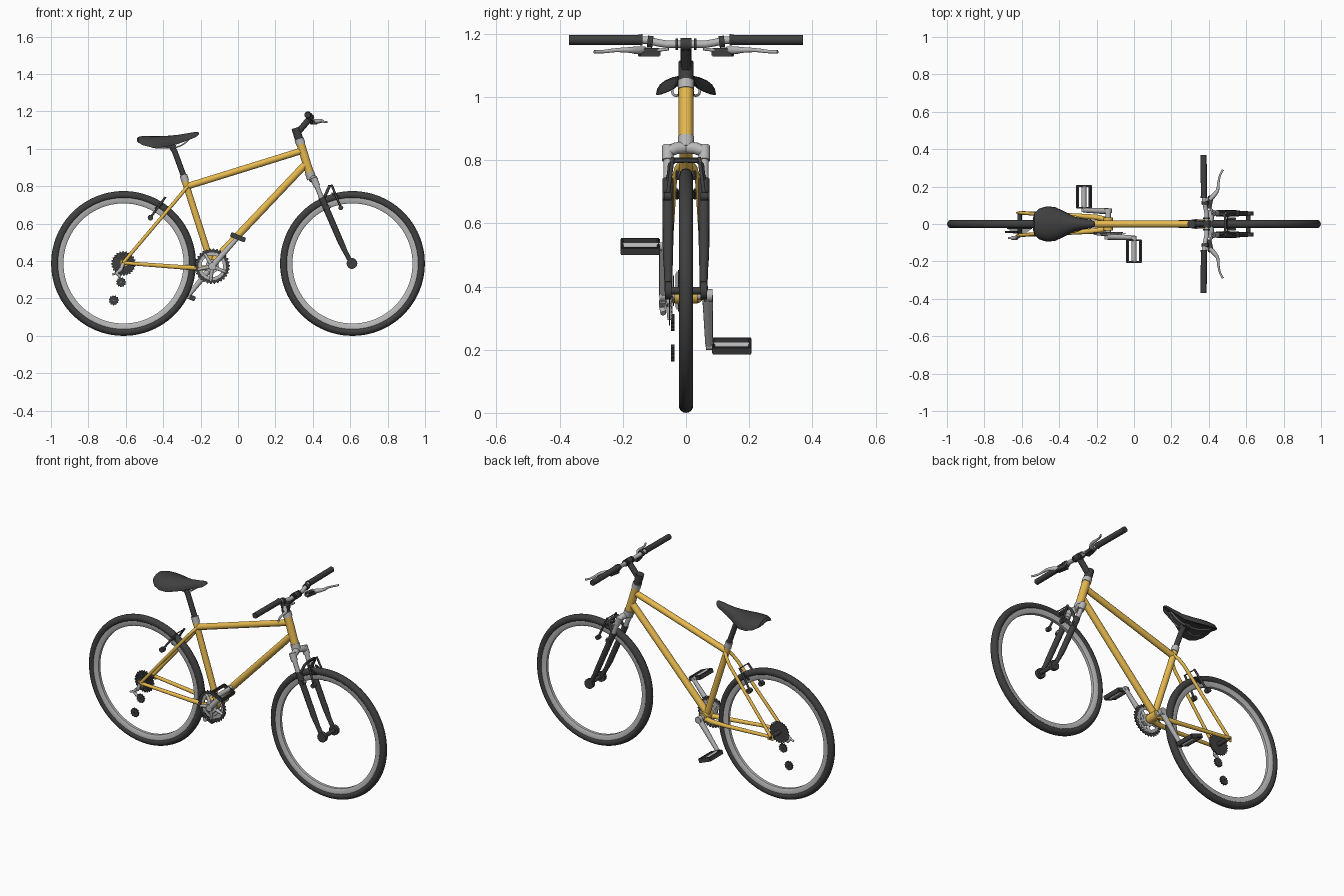
import bpy, bmesh
from math import sin, cos, pi, radians
from mathutils import Matrix, Vector

if "Cube" in bpy.data.objects:
    bpy.data.objects.remove(bpy.data.objects["Cube"])


def material(name, c):
    m = bpy.data.materials.new(name)
    m.diffuse_color = (*c, 1)
    m.use_nodes = True
    m.node_tree.nodes["Principled BSDF"].inputs["Base Color"].default_value = m.diffuse_color
    return m


YELLOW = material("yellow_paint", (0.80, 0.49, 0.08))
DARK = material("dark_rubber", (0.05, 0.05, 0.05))
SILVER = material("silver_metal", (0.48, 0.48, 0.48))


def finish(name, me, mat, mirror=False):
    me.materials.clear()
    me.materials.append(mat)
    for p in me.polygons:
        p.use_smooth = True
    me.set_sharp_from_angle(angle=radians(35))
    ob = bpy.data.objects.new(name, me)
    bpy.context.collection.objects.link(ob)
    if mirror:
        m = ob.modifiers.new("mirror", 'MIRROR')
        m.use_axis = (False, True, False)
    return ob


def from_bm(name, bm, mat, mirror=False):
    bmesh.ops.recalc_face_normals(bm, faces=bm.faces)
    me = bpy.data.meshes.new(name)
    bm.to_mesh(me)
    bm.free()
    return finish(name, me, mat, mirror)


def tube(name, pts, r, mat, mirror=False, radii=None, smooth=False, sides=5):
    """Round tube through points; radii are multiples of r."""
    cu = bpy.data.curves.new(name, 'CURVE')
    cu.dimensions = '3D'
    cu.bevel_depth = r
    cu.bevel_resolution = sides
    cu.use_fill_caps = True
    cu.resolution_u = 6
    radii = radii or [1] * len(pts)
    if smooth:
        s = cu.splines.new('BEZIER')
        s.bezier_points.add(len(pts) - 1)
        for b, p, k in zip(s.bezier_points, pts, radii):
            b.co, b.radius = p, k
            b.handle_left_type = b.handle_right_type = 'AUTO'
    else:
        s = cu.splines.new('POLY')
        s.points.add(len(pts) - 1)
        for b, p, k in zip(s.points, pts, radii):
            b.co, b.radius = (*p, 1), k
    tmp = bpy.data.objects.new(name + "_path", cu)
    bpy.context.collection.objects.link(tmp)
    me = bpy.data.meshes.new_from_object(tmp.evaluated_get(bpy.context.evaluated_depsgraph_get()))
    bpy.data.objects.remove(tmp)
    return finish(name, me, mat, mirror)


def box(name, loc, size, mat, tilt=0, mirror=False, bevel=0.003, yaw=0):
    bm = bmesh.new()
    bmesh.ops.create_cube(bm, size=1, matrix=Matrix.Diagonal((*size, 1)))
    bmesh.ops.bevel(bm, geom=bm.edges[:], offset=bevel, segments=2, affect='EDGES')
    bm.transform(Matrix.Translation(loc) @ Matrix.Rotation(yaw, 4, 'Z') @ Matrix.Rotation(tilt, 4, 'Y'))
    return from_bm(name, bm, mat, mirror)


def loft(bm, rings, closed):
    """Skin rings of points; join the last to the first, or cap the ends."""
    vs = [[bm.verts.new(p) for p in ring] for ring in rings]
    n = len(vs[0])
    for i in range(len(vs) - (0 if closed else 1)):
        a, b = vs[i], vs[(i + 1) % len(vs)]
        for j in range(n):
            bm.faces.new((a[j], a[(j + 1) % n], b[(j + 1) % n], b[j]))
    if not closed:
        bm.faces.new(vs[0])
        bm.faces.new(vs[-1])


def lathe(name, cx, cz, profile, mat, n=72):
    """Spin a closed (radius, y) profile around the y axis."""
    bm = bmesh.new()
    loft(bm, [[(cx + r * cos(2 * pi * i / n), y, cz + r * sin(2 * pi * i / n)) for r, y in profile]
              for i in range(n)], True)
    return from_bm(name, bm, mat)


def gear(name, cx, cz, y, r, rin, teeth, mat, depth=0.007, thick=0.004):
    bm = bmesh.new()
    rings = []
    for i in range(teeth * 4):
        a = 2 * pi * i / (teeth * 4)
        ro = r if i % 4 in (0, 1) else r - depth
        rings.append([(cx + q * cos(a), y + s * thick / 2, cz + q * sin(a))
                      for q, s in ((ro, 1), (ro, -1), (rin, -1), (rin, 1))])
    loft(bm, rings, True)
    return from_bm(name, bm, mat)


# Wheels
WX, WZ = 0.612, 0.387
for label, x in (("rear", -WX), ("front", WX)):
    lathe(label + "_tyre", x, WZ, [(0.366 + 0.021 * cos(2 * pi * k / 14), 0.022 * sin(2 * pi * k / 14))
                                   for k in range(14)], DARK, 96)
    lathe(label + "_rim", x, WZ, [(0.354, -0.015), (0.354, 0.015), (0.332, 0.015), (0.321, 0.009),
                                  (0.321, -0.009), (0.332, -0.015)], SILVER, 96)
    tube(label + "_axle", [(x, -0.066, WZ), (x, 0.066, WZ)], 0.012, DARK)

# Frame
BX, BZ = -0.138, 0.372
tube("head_tube", [(0.334, 0, 1.03), (0.385, 0, 0.865)], 0.023, YELLOW)
tube("top_tube", [(-0.27, 0, 0.80), (0.342, 0, 0.99)], 0.018, YELLOW)
tube("down_tube", [(BX, 0, BZ + 0.02), (0.368, 0, 0.925)], 0.02, YELLOW)
tube("seat_tube", [(BX, 0, BZ), (-0.288, 0, 0.84)], 0.018, YELLOW)
tube("bottom_bracket", [(BX, -0.036, BZ), (BX, 0.036, BZ)], 0.026, YELLOW)
tube("seat_stays", [(-0.268, 0.008, 0.80), (-0.29, 0.027, 0.775), (-0.32, 0.038, 0.738), (-WX, 0.06, 0.393)],
     0.0095, YELLOW, True)
tube("chain_stays", [(BX, 0.022, BZ - 0.008), (-0.2, 0.036, 0.362), (-0.3, 0.044, 0.367), (-WX, 0.06, 0.39)],
     0.012, YELLOW, True, radii=[1.2, 1.2, 1, 0.8])
box("dropouts", (-WX, 0.06, WZ), (0.04, 0.006, 0.035), YELLOW, mirror=True, bevel=0.002)

# Seat post and saddle
tube("seat_collar", [(-0.281, 0, 0.825), (-0.292, 0, 0.86)], 0.021, SILVER)
tube("seat_post", [(-0.285, 0, 0.84), (-0.338, 0, 0.985), (-0.352, 0, 1.008)], 0.0155, DARK)
box("saddle_clamp", (-0.36, 0, 1.012), (0.055, 0.05, 0.022), DARK)
tube("saddle_rails", [(-0.5, 0.045, 1.03), (-0.45, 0.04, 1.008), (-0.39, 0.022, 1.006),
                      (-0.31, 0.02, 1.015), (-0.25, 0.006, 1.062)], 0.004, SILVER, True, smooth=True)
stations = [(-0.541, .030, 1.054, 1.042), (-0.532, .060, 1.064, 1.032), (-0.505, .083, 1.069, 1.018),
            (-0.465, .095, 1.068, 1.008), (-0.42, .090, 1.068, 1.006), (-0.37, .066, 1.070, 1.014),
            (-0.32, .040, 1.075, 1.026), (-0.27, .029, 1.083, 1.045), (-0.23, .023, 1.090, 1.060),
            (-0.215, .016, 1.090, 1.070), (-0.209, .007, 1.086, 1.077)]
bm = bmesh.new()
rings = []
for x, w, top, edge in stations:
    ring = [(x, w * cos(pi * k / 12), edge + (top - edge) * sin(pi * k / 12) ** 0.9 if 0 < k < 12 else edge)
            for k in range(13)]
    h = (top - edge) * 0.45
    ring += [(x, -w * 0.85, edge + h * 0.1), (x, -w * 0.4, edge + h), (x, w * 0.4, edge + h),
             (x, w * 0.85, edge + h * 0.1)]
    rings.append(ring)
loft(bm, rings, False)
from_bm("saddle", bm, DARK)

# Headset, stem and handlebar
tube("upper_headset", [(0.336, 0, 1.025), (0.327, 0, 1.052)], 0.026, SILVER)
tube("lower_headset", [(0.382, 0, 0.875), (0.394, 0, 0.84)], 0.026, SILVER)
tube("stem_post", [(0.328, 0, 1.045), (0.308, 0, 1.112)], 0.023, DARK)
tube("stem_arm", [(0.318, 0, 1.085), (0.385, 0, 1.164)], 0.017, DARK)
tube("stem_clamp", [(0.388, -0.018, 1.167), (0.388, 0.018, 1.167)], 0.02, DARK)
tube("clamp_rings", [(0.388, 0.026, 1.167), (0.388, 0.034, 1.167)], 0.019, DARK, True)
tube("handlebar", [(0.388, 0, 1.167), (0.388, 0.06, 1.167), (0.382, 0.09, 1.172), (0.375, 0.125, 1.18),
                   (0.374, 0.16, 1.181)], 0.012, SILVER, True)
tube("grips", [(0.374, 0.138, 1.181), (0.374, 0.152, 1.181), (0.374, 0.152, 1.181), (0.372, 0.37, 1.181)],
     0.0165, DARK, True, radii=[1.15, 1.15, 1, 1])

# Brake levers
box("lever_mounts", (0.405, 0.117, 1.142), (0.03, 0.068, 0.026), DARK, yaw=-0.2, mirror=True)
tube("lever_clamps", [(0.38, 0.105, 1.174), (0.38, 0.122, 1.176)], 0.019, DARK, True)
tube("brake_levers", [(0.405, 0.13, 1.148), (0.428, 0.155, 1.148), (0.446, 0.18, 1.149), (0.452, 0.225, 1.148),
                      (0.46, 0.26, 1.144), (0.475, 0.29, 1.143)], 0.007, SILVER, True,
     radii=[1.7, 1.8, 1.3, 0.9, 0.8, 0.8], smooth=True)
tube("cable_adjusters", [(0.41, 0.09, 1.148), (0.42, 0.055, 1.152)], 0.005, SILVER, True)

# Suspension fork
tube("fork_crown", [(0.395, 0, 0.84), (0.408, 0.03, 0.838), (0.41, 0.058, 0.828)], 0.019, SILVER, True)
tube("crown_lugs", [(0.404, 0.058, 0.845), (0.422, 0.058, 0.80)], 0.0185, SILVER, True)
tube("stanchions", [(0.41, 0.058, 0.83), (0.455, 0.058, 0.715)], 0.0135, SILVER, True)
tube("fork_lowers", [(0.447, 0.057, 0.74), (0.47, 0.057, 0.685), (0.55, 0.057, 0.50), (0.575, 0.056, 0.447),
                     (WX - 0.004, 0.056, WZ)], 0.0165, DARK, True, radii=[1.1, 1.05, 1, 0.8, 0.75])
tube("fork_ends", [(WX - 0.003, 0.046, WZ), (WX - 0.003, 0.067, WZ)], 0.029, DARK, True)
tube("fork_arch", [(0.455, 0.056, 0.725), (0.482, 0.05, 0.785), (0.488, 0.038, 0.798), (0.488, 0, 0.8)],
     0.008, DARK, True)

# Rim brakes, front and rear
for label, top, low, boss in (("front", (0.50, 0.042, 0.808), (0.55, 0.058, 0.685), (0.475, 0.06, 0.685)),
                              ("rear", (-0.388, 0.040, 0.742), (-0.468, 0.055, 0.632), (-0.42, 0.048, 0.62))):
    t, l, b = Vector(top), Vector(low), Vector(boss)
    tube(label + "_brake_arms", [t, t.lerp(l, 0.5), l], 0.006, DARK, True)
    tube(label + "_brake_bolts", [l - Vector((0, .012, 0)), l + Vector((0, .012, 0))], 0.013, DARK, True)
    c = l if label == "rear" else b
    tube(label + "_brake_pivots", [c - Vector((0, .008, 0)), c + Vector((0, .015, 0))], 0.015, DARK, True)
    p = t.lerp(l, 0.45)
    box(label + "_brake_pads", (p.x, 0.028, p.z), (0.05, 0.012, 0.012), DARK, tilt=0.45 if p.x > 0 else -0.6,
        mirror=True)
tube("fork_brake_bolts", [(0.475, 0.056, 0.685), (0.495, 0.056, 0.692)], 0.008, SILVER, True)
tube("front_brake_cable", [(0.50, -0.042, 0.806), (0.50, 0.042, 0.806)], 0.003, DARK)
tube("rear_brake_cable", [(-0.39, -0.04, 0.74), (-0.39, 0.04, 0.74)], 0.003, DARK)

# Chainrings and spider
gear("outer_chainring", BX, BZ, -0.052, 0.095, 0.074, 30, DARK)
gear("middle_chainring", BX, BZ, -0.045, 0.080, 0.058, 26, SILVER)
tube("crank_spindle", [(BX, -0.075, BZ), (BX, 0.082, BZ)], 0.014, SILVER)
tube("spider_hub", [(BX, -0.06, BZ), (BX, -0.044, BZ)], 0.036, SILVER)
for i in range(5):
    a = 2 * pi * i / 5 + 0.85
    tube(f"spider_arm_{i}", [(BX, -0.054, BZ), (BX + 0.078 * cos(a), -0.052, BZ + 0.078 * sin(a))],
         0.011, SILVER, radii=[1.2, 0.6])

# Cranks and pedals
for label, px, pz, side in (("right", 0.0, 0.527, -1), ("left", -0.268, 0.212, 1)):
    y = side * 0.073
    tube(label + "_crank", [(BX, side * 0.068, BZ), (px, y, pz)], 0.013, SILVER, radii=[1.3, 0.9])
    tube(label + "_crank_boss", [(BX, side * 0.058, BZ), (BX, side * 0.084, BZ)], 0.02, SILVER)
    tube(label + "_pedal_axle", [(px, side * 0.064, pz), (px, side * 0.2, pz)], 0.013, SILVER)
    tilt = radians(22)
    for s in (-1, 1):
        box(f"{label}_pedal_rail_{s}", (px + s * 0.037 * cos(tilt), side * 0.145, pz - s * 0.037 * sin(tilt)),
            (0.010, 0.126, 0.026), DARK, tilt)
        box(f"{label}_pedal_end_{s}", (px, side * (0.145 + s * 0.058), pz), (0.08, 0.01, 0.026), DARK, tilt)

# Cassette
for i in range(6):
    gear(f"sprocket_{i}", -WX, WZ, -0.024 - i * 0.005, 0.066 - i * 0.006, 0.012, 24 - 2 * i, DARK,
         depth=0.006, thick=0.003)

# Rear derailleur and pulleys
tube("derailleur_hanger", [(-0.614, -0.064, WZ), (-0.628, -0.07, 0.35)], 0.010, SILVER)
tube("derailleur_body", [(-0.625, -0.073, 0.355), (-0.65, -0.075, 0.335), (-0.63, -0.072, 0.315)],
     0.010, SILVER, radii=[1.2, 1, 0.9])
tube("derailleur_cable_stop", [(-0.645, -0.075, 0.338), (-0.672, -0.075, 0.328)], 0.006, SILVER)
for label, x, z in (("upper", -0.625, 0.287), ("lower", -0.664, 0.19)):
    gear(label + "_pulley", x, z, -0.042, 0.027, 0.003, 11, DARK, depth=0.004, thick=0.010)
